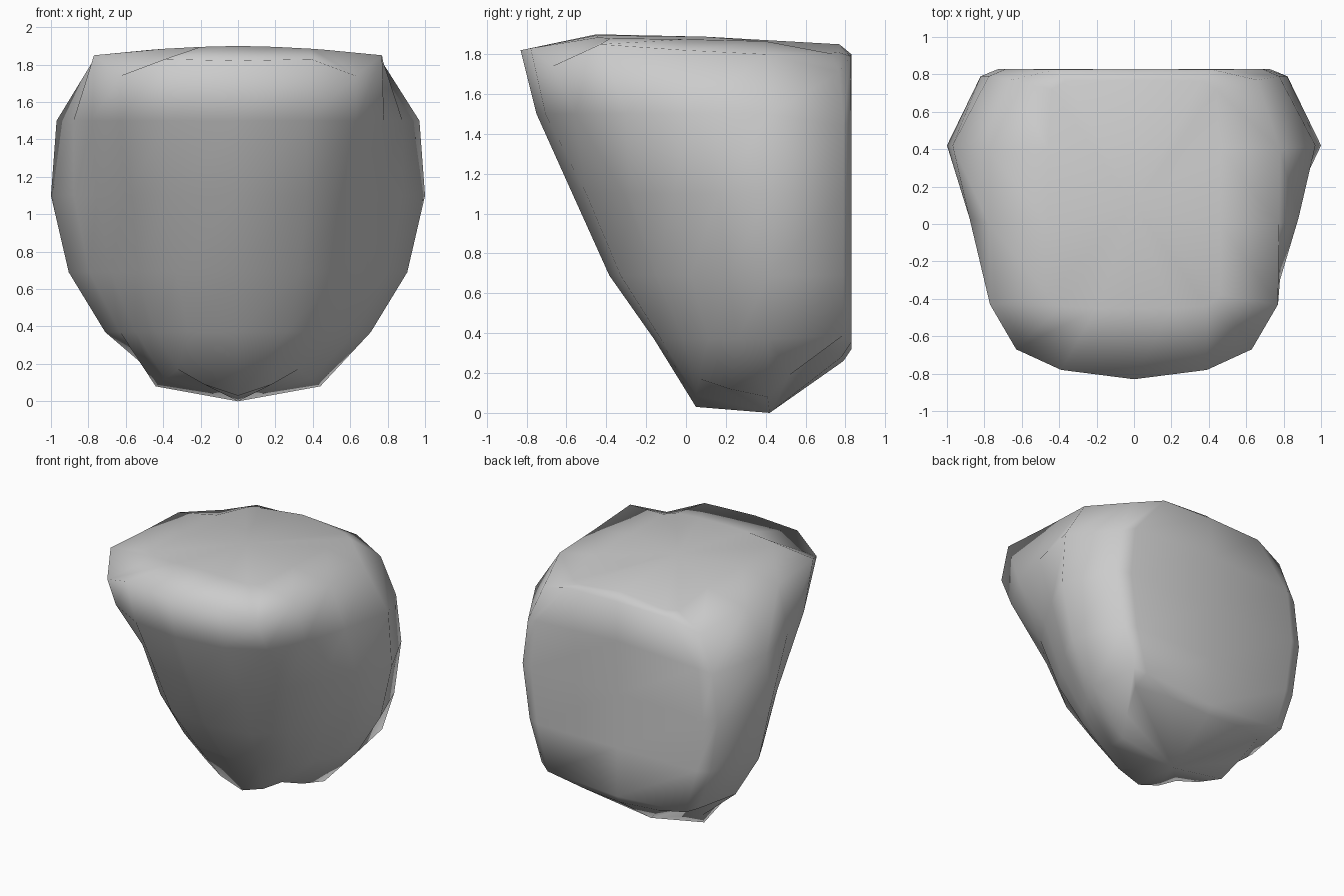
import bpy, bmesh

if "Cube" in bpy.data.objects:
    bpy.data.objects.remove(bpy.data.objects["Cube"])


def level(z, front_y, side_x, back_z, pinch=0.0, corner=.82, corner_z=None):
    """Half outline of one body level, front centre round to back centre."""
    span = 0.42 - front_y
    # (width share, depth share, how far the pinch recesses it)
    front = [(0, 0, 0), (.38, .035, .035), (.66, .15, .14),
             (.81, .37, .14), (.91, .66, .08)]
    pts = [((u - .4 * pinch * k) * side_x, front_y + (v + pinch * k) * span, z)
           for u, v, k in front]
    cz = corner_z or z
    pts += [(side_x, .42, z), (side_x * corner, .79, cz),
            (side_x * corner * .88, .83, (cz + back_z) / 2), (0, .83, back_z)]
    return pts


# Narrow underside rim
bottom_rim = [(0, .05, .03), (.18, .05, .09), (.32, .07, .17), (.39, .22, .12),
              (.44, .41, .08), (.5, .52, .19), (.55, .67, .33),
              (.32, .78, .28), (0, .79, .26)]

# Upper rim with an overhanging front and cut-off back corners
top_rim = [(0, -.83, 1.82), (.39, -.78, 1.83), (.63, -.67, 1.74),
           (.77, -.43, 1.85), (.775, 0, 1.82), (.78, .4, 1.80),
           (.66, .77, 1.71), (.42, .825, 1.79), (0, .83, 1.80)]

# Slightly raised crown
crown = [(0, -.45, 1.9), (.2, -.45, 1.895), (.39, -.44, 1.885),
         (.46, -.38, 1.88), (.46, 0, 1.875), (.46, .4, 1.865),
         (.44, .72, 1.805), (.36, .765, 1.81), (0, .77, 1.85)]

rings = [bottom_rim,
         level(.37, -.16, .71, .32, .7, .93, .39),
         level(.69, -.385, .905, .69, 1, .84),
         level(1.1, -.57, 1.0, 1.1, 1),
         level(1.5, -.75, .97, 1.5, .1, .80, 1.44),
         top_rim, crown]

# Main body: mirrored outlines joined in levels and closed at both ends
bm = bmesh.new()
loops = []
for half in rings:
    full = half + [(-x, y, z) for x, y, z in half[-2:0:-1]]
    loops.append([bm.verts.new(p) for p in full])
n = len(loops[0])
for a, b in zip(loops, loops[1:]):
    for i in range(n):
        j = (i + 1) % n
        bm.faces.new((a[i], a[j], b[j], b[i]))
for loop, tip in ((loops[0], (0, .42, 0)), (loops[-1], (0, .1, 1.888))):
    centre = bm.verts.new(tip)
    for i in range(n):
        bm.faces.new((loop[i], loop[(i + 1) % n], centre))
bmesh.ops.recalc_face_normals(bm, faces=bm.faces)
for f in bm.faces:
    f.smooth = True

mesh = bpy.data.meshes.new("rounded_block")
bm.to_mesh(mesh)
bm.free()
body = bpy.data.objects.new("rounded_block", mesh)
bpy.context.collection.objects.link(body)
